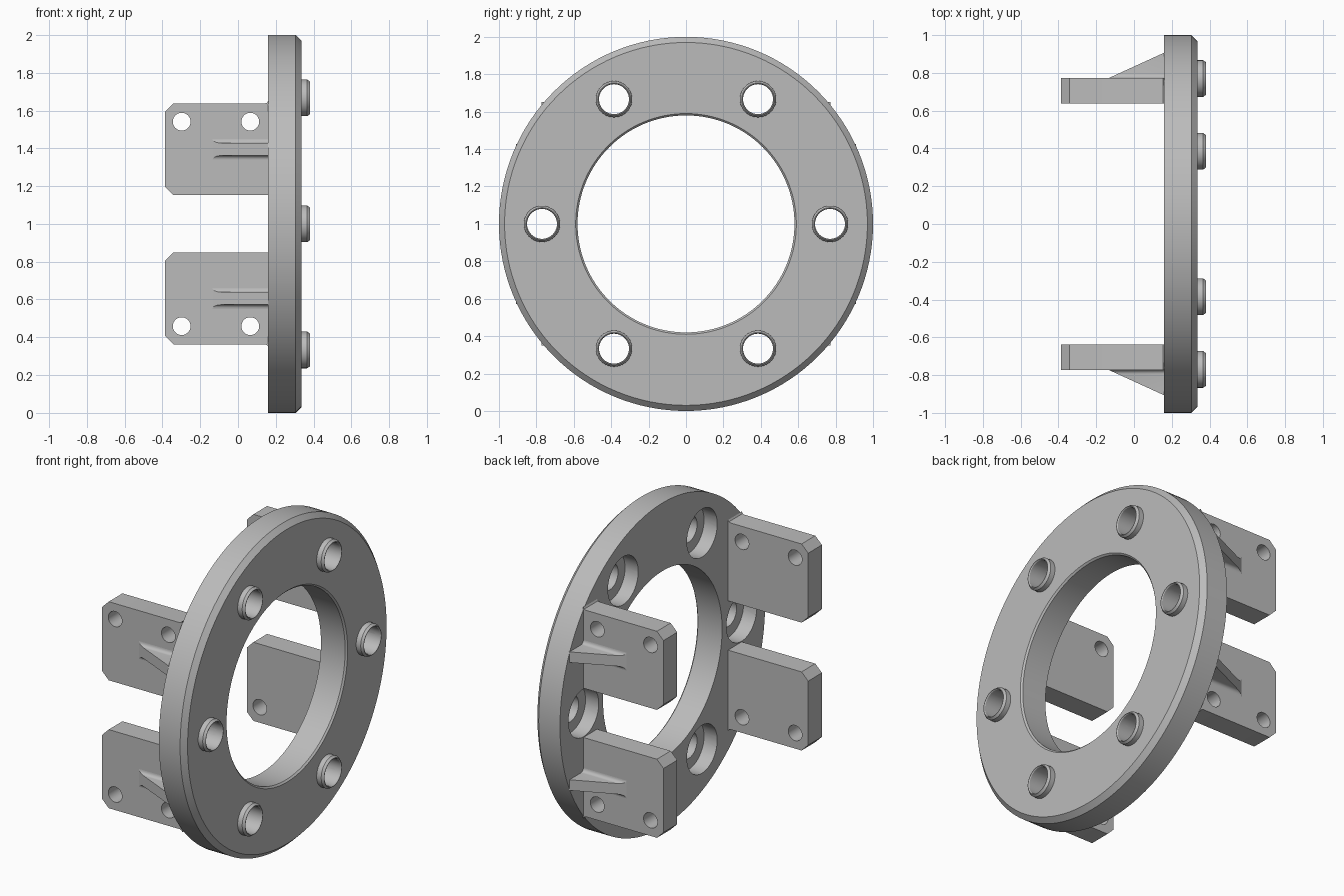
import bpy, bmesh, math
from mathutils import Vector, Matrix

cube = bpy.data.objects.get("Cube")
if cube:
    bpy.data.objects.remove(cube, do_unlink=True)

GREY = (0.5, 0.5, 0.5, 1)
steel = bpy.data.materials.new("plain grey")
steel.use_nodes = True
steel.diffuse_color = GREY
steel.node_tree.nodes["Principled BSDF"].inputs["Base Color"].default_value = GREY

BACK, FACE, TIP = 0.16, 0.335, 0.38   # stations along the ring axis


def make(name, bm):
    bmesh.ops.remove_doubles(bm, verts=bm.verts, dist=1e-5)
    bmesh.ops.recalc_face_normals(bm, faces=bm.faces)
    mesh = bpy.data.meshes.new(name)
    bm.to_mesh(mesh)
    bm.free()
    mesh.materials.append(steel)
    ob = bpy.data.objects.new(name, mesh)
    bpy.context.collection.objects.link(ob)
    return ob


def lathe(name, profile, steps, y=0, z=1):
    """Spin an (x, radius) loop around the x axis."""
    bm = bmesh.new()
    vs = [bm.verts.new((x, 0, r)) for x, r in profile]
    edges = [bm.edges.new((a, b)) for a, b in zip(vs, vs[1:] + vs[:1])]
    bmesh.ops.spin(bm, geom=vs + edges, cent=(0, 0, 0), axis=(1, 0, 0),
                   angle=math.tau, steps=steps, use_duplicate=False)
    bmesh.ops.translate(bm, verts=bm.verts, vec=(0, y, z))
    return make(name, bm)


def prism(points, offset):
    bm = bmesh.new()
    face = bm.faces.new([bm.verts.new(p) for p in points])
    new = bmesh.ops.extrude_face_region(bm, geom=[face])["geom"]
    bmesh.ops.translate(bm, vec=offset,
                        verts=[v for v in new if isinstance(v, bmesh.types.BMVert)])
    return bm


def rod(name, radius, start, end, axis, centre):
    """Solid cylinder used as a cutter."""
    bm = bmesh.new()
    bmesh.ops.create_cone(bm, cap_ends=True, segments=40, radius1=radius,
                          radius2=radius, depth=end - start)
    bmesh.ops.translate(bm, verts=bm.verts, vec=(0, 0, (start + end) / 2))
    turn = Matrix.Rotation(math.pi / 2, 4, 'Y') if axis == 'X' else Matrix.Rotation(-math.pi / 2, 4, 'X')
    bmesh.ops.transform(bm, verts=bm.verts, matrix=Matrix.Translation(centre) @ turn)
    return make(name, bm)


def cut(ob, cutters):
    for c in cutters:
        mod = ob.modifiers.new("cut", 'BOOLEAN')
        mod.operation, mod.solver, mod.object = 'DIFFERENCE', 'EXACT', c
    bpy.context.view_layer.update()
    done = bpy.data.meshes.new_from_object(
        ob.evaluated_get(bpy.context.evaluated_depsgraph_get()))
    ob.modifiers.clear()
    ob.data = done
    for c in cutters:
        bpy.data.objects.remove(c, do_unlink=True)


def smooth(ob):
    bpy.ops.object.select_all(action='DESELECT')
    ob.select_set(True)
    bpy.context.view_layer.objects.active = ob
    bpy.ops.object.shade_smooth_by_angle(angle=math.radians(25))


# flange ring with chamfered rims
ring = lathe("flange_ring", [(BACK, 0.58), (BACK, 1), (FACE - 0.03, 1), (FACE, 0.97),
                             (FACE, 0.59), (FACE - 0.01, 0.58)], 128)
cutters = []
for i in range(6):
    a = i * math.pi / 3
    y, z = 0.77 * math.cos(a), 1 + 0.77 * math.sin(a)
    # stepped bolt hole: counterbore at the back, through hole to the front
    cutters.append(rod("counterbore_cutter", 0.148, BACK - 0.1, BACK + 0.09, 'X', (0, y, z)))
    cutters.append(rod("bolt_hole_cutter", 0.08, BACK, TIP + 0.1, 'X', (0, y, z)))
    # raised collar around the hole
    smooth(lathe("bolt_collar_%d" % (i + 1),
                 [(FACE - 0.005, 0.08), (FACE - 0.005, 0.097), (TIP - 0.014, 0.097),
                  (TIP, 0.087), (TIP, 0.084), (TIP - 0.006, 0.08)], 40, y, z))
cut(ring, cutters)
smooth(ring)


def bracket(side, level, label):
    inner, outer = 0.638, 0.772
    near, far, free, c = 0.152, 0.637, -0.387, 0.045
    root = BACK + 0.002
    # plate outline with clipped free corners and a small flare at the ring
    outline = [(root, near), (free + c, near), (free, near + c), (free, far - c),
               (free + c, far), (BACK - 0.018, far), (BACK - 0.006, far + 0.004),
               (BACK, far + 0.014), (root, far + 0.014)]
    plate = make(label + "_plate", prism(
        [(x, side * inner, 1 + level * z) for x, z in outline],
        (0, side * (outer - inner), 0)))
    cut(plate, [rod("plate_hole_cutter", 0.047, -1, 1, 'Y', (x, side * 0.7, 1 + level * 0.541))
                for x in (-0.298, 0.065)])
    smooth(plate)

    # gusset: filleted rib section, sliced along its slope
    w, r, mid, tall = 0.033, 0.022, (near + far) / 2, 0.2
    half = [(w + r - r * math.sin(t), r - r * math.cos(t))
            for t in (k * math.pi / 12 for k in range(7))] + [(w, tall)]
    section = [(z, h) for z, h in half] + [(-z, h) for z, h in reversed(half)]
    bm = prism([(-0.2, side * (outer + h), 1 + level * (mid + z)) for z, h in section],
               (0.2 + root, 0, 0))
    rise, run = 0.135, 0.295
    bmesh.ops.bisect_plane(bm, geom=bm.verts[:] + bm.edges[:] + bm.faces[:],
                           plane_co=(BACK, side * (outer + rise), 1),
                           plane_no=Vector((-rise, side * run, 0)), clear_outer=True)
    bmesh.ops.holes_fill(bm, edges=[e for e in bm.edges if e.is_boundary])
    smooth(make(label + "_gusset", bm))


for side, across in ((1, "back"), (-1, "front")):
    for level, height in ((1, "upper"), (-1, "lower")):
        bracket(side, level, height + "_" + across)
